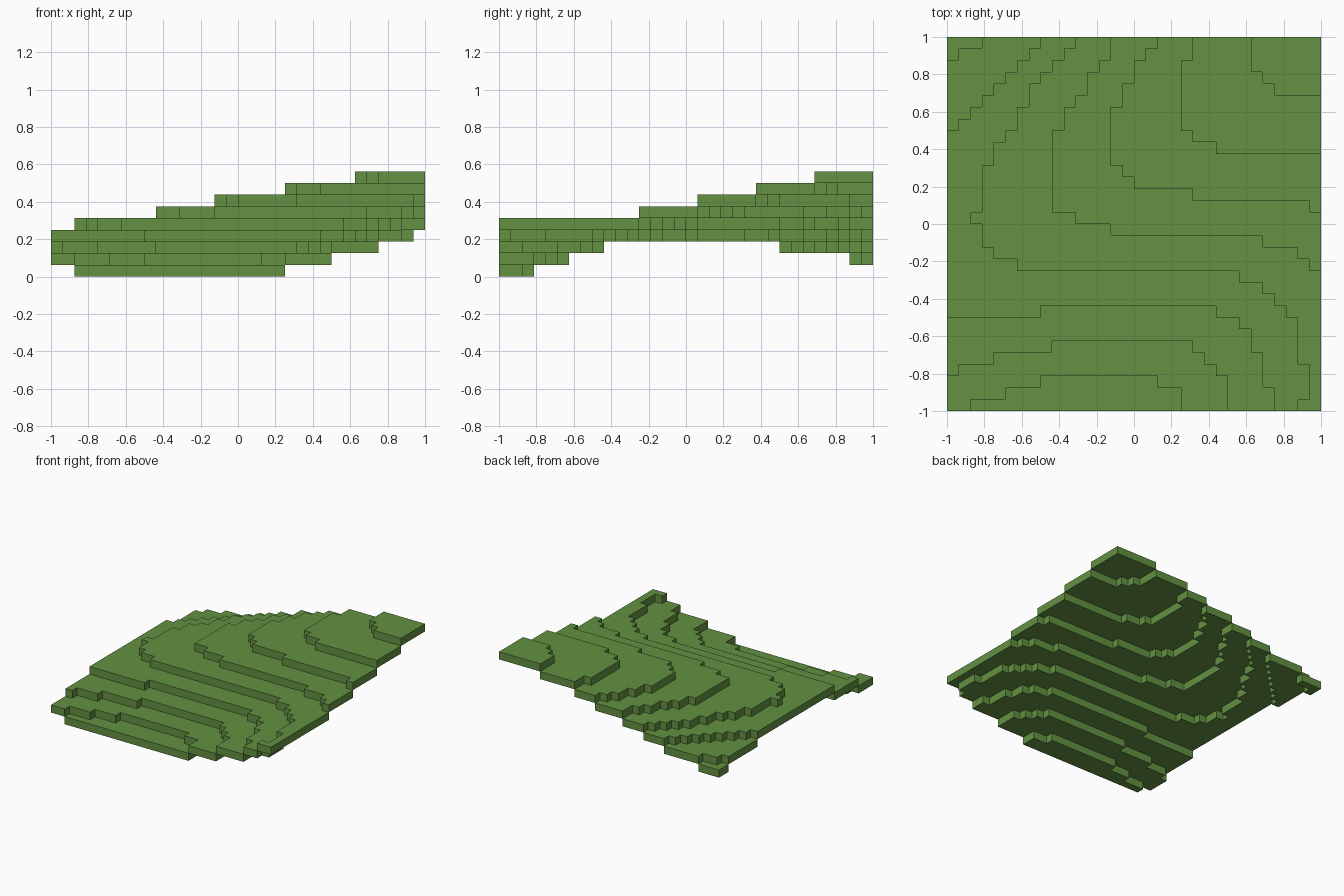
import bpy
import bmesh
from mathutils import Vector

CELLS = 32
SIZE = 2 / CELLS
BASE_LEVEL = 3

if "Cube" in bpy.data.objects:
    bpy.data.objects.remove(bpy.data.objects["Cube"], do_unlink=True)

grass = bpy.data.materials.new("grass green")
grass.use_nodes = True
colour = (0.125, 0.285, 0.054, 1)
grass.diffuse_color = colour
grass.node_tree.nodes["Principled BSDF"].inputs["Base Color"].default_value = colour

# Stepped contour lines in grid cells: first y, then wall x and next y in turn.
# Rising steps enclose the ground to their right.
rising_steps = [
    [32, 11, 31, 10, 30, 9, 29, 8, 28, 7, 26, 6, 24, 5, 23, 4, 21, 3, 17, 2, 16,
     3, 14, 4, 13, 6, 12, 25, 11, 27, 10, 28, 9, 29, 8, 30, 4, 31, 1, 30, 0],
    [32, 14, 30, 13, 29, 12, 27, 11, 26, 10, 24, 9, 17,
     11, 16, 14, 15, 27, 14, 30, 13, 31, 12],
    [32, 18, 31, 17, 30, 16, 28, 15, 26, 14, 21, 15, 20, 16, 19, 21, 18, 31, 17],
    [32, 21, 30, 20, 24, 21, 23, 23, 22],
    [32, 26, 29, 27, 28, 28, 27],
]

# Falling steps enclose the ground to their left.
back_slope = [24]
for column in range(1, 9):
    back_slope += [column, 24 + column]
falling_steps = [
    back_slope,
    [30, 1, 31, 3, 32],
    [8, 8, 9, 23, 8, 25, 7, 26, 5, 27, 2, 28, 0],
    [3, 1, 4, 4, 5, 9, 6, 21, 5, 22, 4, 23, 3, 24, 0],
    [0, 2, 1, 5, 2, 8, 3, 18, 2, 20, 0],
]


def encloses(contour, column, row, to_left):
    """Count the contour walls met on the way out to one side of a cell."""
    crossings = 0
    for start, wall, end in zip(contour[::2], contour[1::2], contour[2::2]):
        beside = wall <= column if to_left else wall > column
        if beside and min(start, end) <= row < max(start, end):
            crossings += 1
    return crossings % 2


def level_at(column, row):
    up = sum(encloses(c, column, row, True) for c in rising_steps)
    down = sum(encloses(c, column, row, False) for c in falling_steps)
    return BASE_LEVEL + up - down


def build_terrace(level, cells):
    """Make a flat slab, one cell thick, covering the given cells."""
    bm = bmesh.new()
    corners = {}

    def corner(column, row):
        key = (column, row)
        if key not in corners:
            corners[key] = bm.verts.new(
                (column * SIZE - 1, row * SIZE - 1, level * SIZE))
        return corners[key]

    for i, j in cells:
        bm.faces.new([corner(i, j), corner(i + 1, j),
                      corner(i + 1, j + 1), corner(i, j + 1)])
    raised = bmesh.ops.extrude_face_region(
        bm, geom=bm.faces[:], use_keep_orig=True)
    top = [v for v in raised["geom"] if isinstance(v, bmesh.types.BMVert)]
    bmesh.ops.translate(bm, verts=top, vec=Vector((0, 0, SIZE)))
    bmesh.ops.recalc_face_normals(bm, faces=bm.faces[:])
    # Merge the cells into broad flat faces
    bmesh.ops.dissolve_limit(
        bm, angle_limit=0.01, verts=bm.verts[:], edges=bm.edges[:])
    name = f"terrace_{level + 1}"
    mesh = bpy.data.meshes.new(name)
    bm.to_mesh(mesh)
    bm.free()
    mesh.materials.append(grass)
    bpy.context.collection.objects.link(bpy.data.objects.new(name, mesh))


# Sort the cells by height and build one slab per terrace
terraces = {}
for i in range(CELLS):
    for j in range(CELLS):
        terraces.setdefault(level_at(i, j), []).append((i, j))
for level in sorted(terraces):
    build_terrace(level, terraces[level])
